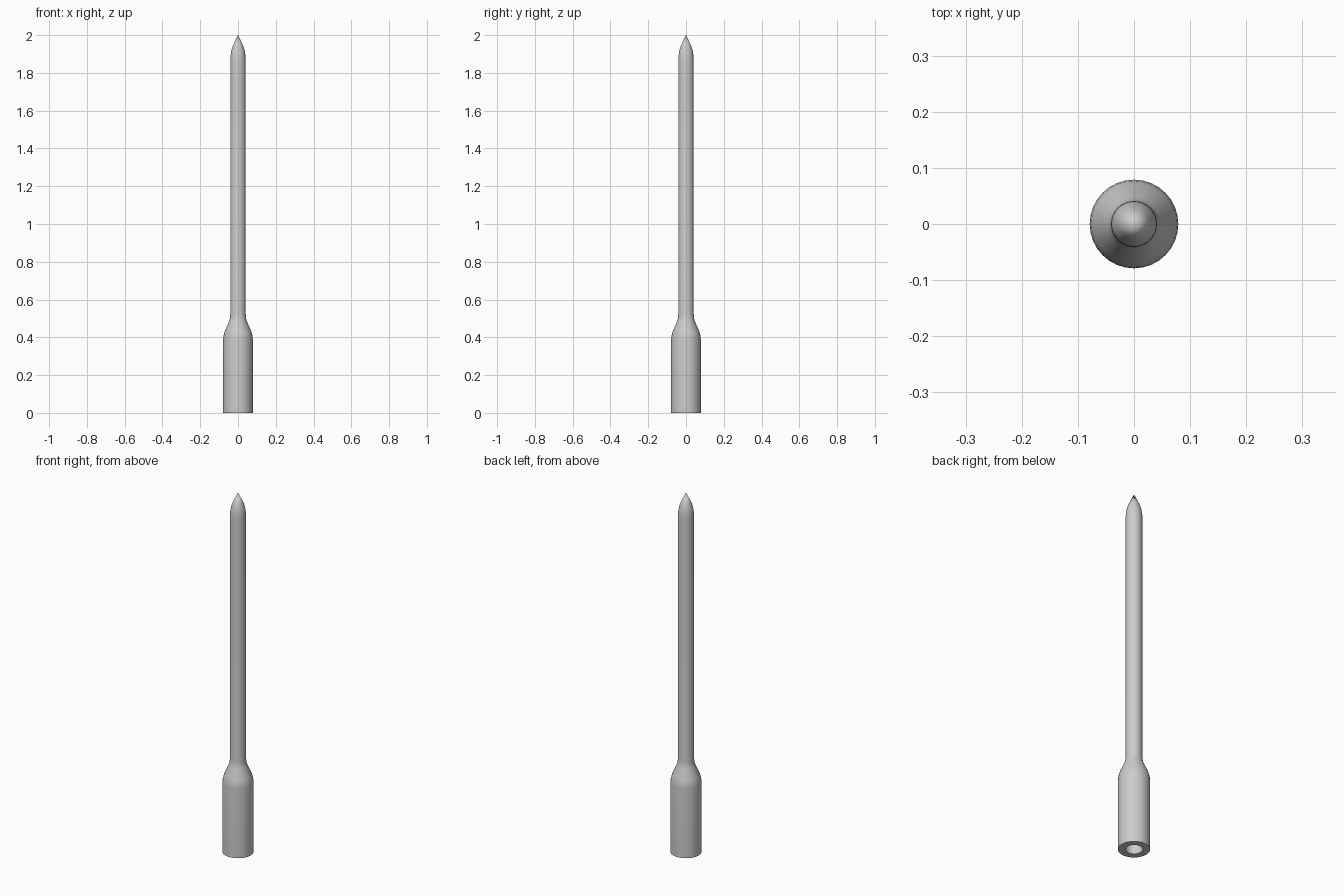
import bpy
import bmesh
import math
from mathutils import Matrix, Vector

cube = bpy.data.objects.get("Cube")
if cube:
    bpy.data.objects.remove(cube, do_unlink=True)

SEGMENTS = 32

# Plain grey metal
metal = bpy.data.materials.new("grey metal")
metal.use_nodes = True
grey = (0.6, 0.6, 0.6, 1)
metal.diffuse_color = grey
metal.node_tree.nodes["Principled BSDF"].inputs["Base Color"].default_value = grey


def lathe(name, profile):
    """Spin a (radius, height) profile around z."""
    bm = bmesh.new()
    verts = [bm.verts.new((r, 0, z)) for r, z in profile]
    edges = [bm.edges.new(pair) for pair in zip(verts, verts[1:])]
    bmesh.ops.spin(bm, geom=verts + edges, cent=(0, 0, 0), axis=(0, 0, 1),
                   angle=math.tau, steps=SEGMENTS, use_merge=True)
    bmesh.ops.remove_doubles(bm, verts=bm.verts, dist=0.0001)
    bmesh.ops.recalc_face_normals(bm, faces=bm.faces)
    mesh = bpy.data.meshes.new(name)
    bm.to_mesh(mesh)
    bm.free()
    obj = bpy.data.objects.new(name, mesh)
    bpy.context.collection.objects.link(obj)
    mesh.materials.append(metal)
    bpy.ops.object.select_all(action="DESELECT")
    obj.select_set(True)
    bpy.context.view_layer.objects.active = obj
    bpy.ops.object.shade_smooth_by_angle(angle=math.radians(40))
    return obj


# Thick base sleeve with a blind bore, sloping shoulder, shaft and pointed nose
lathe("pointed_shaft", [
    (0, 0.4), (0.043, 0.4), (0.043, 0),
    (0.079, 0), (0.079, 0.385), (0.077, 0.405), (0.071, 0.43),
    (0.047, 0.485), (0.043, 0.5), (0.041, 0.52),
    (0.041, 1.87), (0.040, 1.89), (0.035, 1.92), (0.027, 1.945),
    (0, 2),
])
